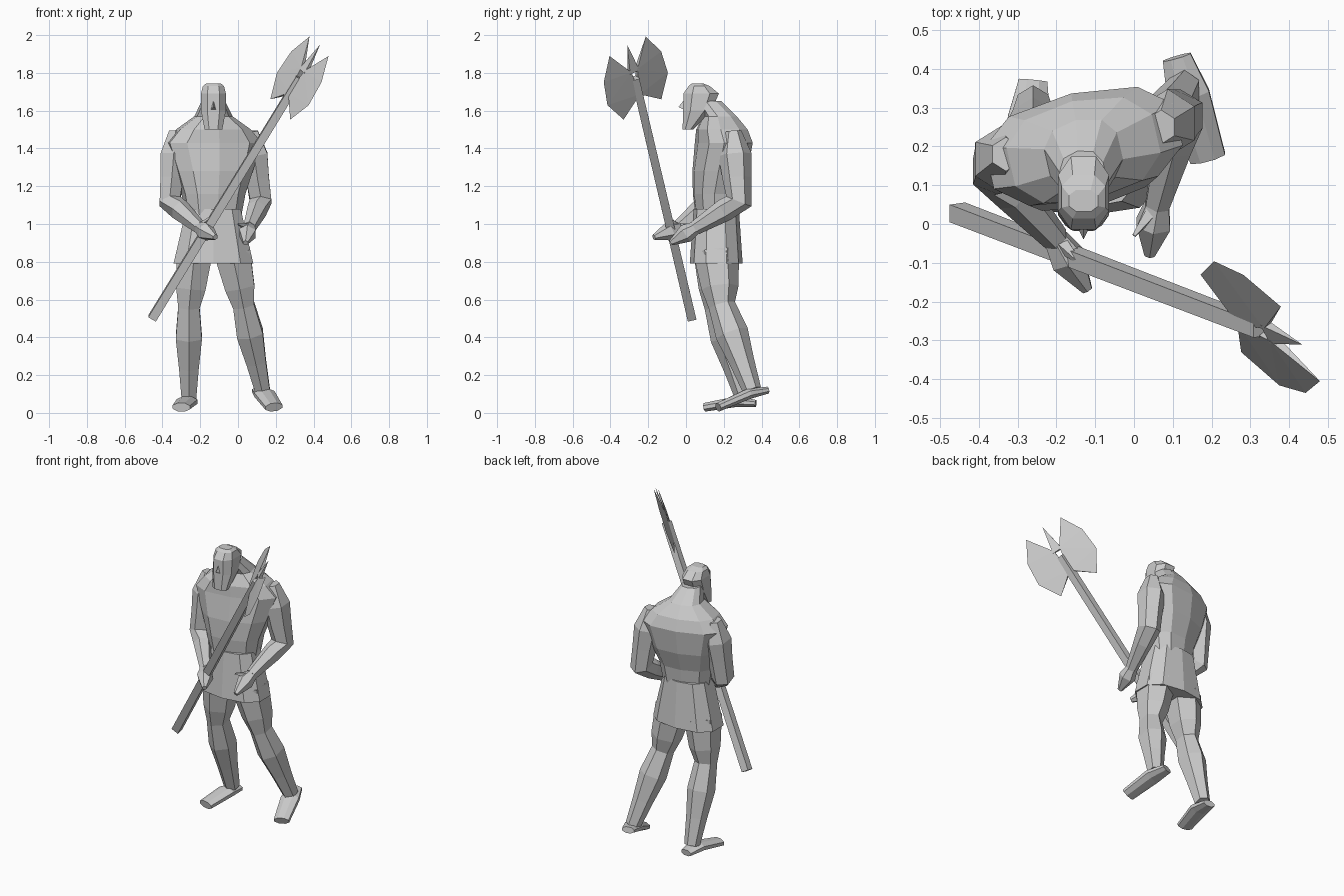
import bpy
import bmesh
from math import cos, sin, pi, radians, copysign
from mathutils import Vector

default_cube = bpy.data.objects.get("Cube")
if default_cube:
    bpy.data.objects.remove(default_cube, do_unlink=True)

GREY = (0.6, 0.6, 0.6, 1)
stone = bpy.data.materials.new("stone grey")
stone.use_nodes = True
stone.diffuse_color = GREY
stone.node_tree.nodes["Principled BSDF"].inputs["Base Color"].default_value = GREY


def finish(name, bm):
    """Turn a bmesh into a flat shaded object."""
    bmesh.ops.recalc_face_normals(bm, faces=bm.faces)
    mesh = bpy.data.meshes.new(name)
    bm.to_mesh(mesh)
    bm.free()
    mesh.materials.append(stone)
    obj = bpy.data.objects.new(name, mesh)
    bpy.context.collection.objects.link(obj)


def skin(name, rings):
    """Bridge a series of equal rings and cap both ends."""
    bm = bmesh.new()
    loops = [[bm.verts.new(point) for point in ring] for ring in rings]
    for low, high in zip(loops, loops[1:]):
        for i in range(len(low)):
            bm.faces.new((low[i - 1], low[i], high[i], high[i - 1]))
    bm.faces.new(loops[0])
    bm.faces.new(loops[-1])
    finish(name, bm)


def hull(name, corners):
    """Convex solid around a handful of corners."""
    bm = bmesh.new()
    for corner in corners:
        bm.verts.new(corner)
    bmesh.ops.convex_hull(bm, input=bm.verts)
    finish(name, bm)


def outline(center, u, v, sides, power=1.0):
    """Ring around a center; a power below one makes it boxier."""
    ring = []
    for i in range(sides):
        angle = 2 * pi * (i + 0.5) / sides
        c, s = [copysign(abs(w) ** power, w) for w in (cos(angle), sin(angle))]
        ring.append(center + u * c + v * s)
    return ring


def sweep(name, path, widths, sides=6, flatness=1.0):
    """Tube along a path, square to its direction."""
    points = [Vector(point) for point in path]
    last = len(points) - 1
    rings = []
    for i, (point, width) in enumerate(zip(points, widths)):
        along = (points[min(i + 1, last)] - points[max(i - 1, 0)]).normalized()
        sideways = Vector((1, 0, 0))
        u = (sideways - along * along.x).normalized()
        v = along.cross(u) * flatness
        rings.append(outline(point, u * width, v * width, sides))
    skin(name, rings)


def limb(name, start, joint, end, widths):
    """Two bones, each cut into thirds so that the muscles can swell."""
    a, b, c = Vector(start), Vector(joint), Vector(end)
    path = [a.lerp(b, i / 3) for i in range(3)] + [b.lerp(c, i / 3) for i in range(4)]
    sweep(name, path, widths, flatness=1.1)


def stack(name, levels, sides, yaw=0):
    """Boxy level rings from rows of height, half width, half depth and y."""
    u = Vector((cos(radians(yaw)), sin(radians(yaw)), 0))
    v = Vector((-u.y, u.x, 0))
    skin(name, [outline(Vector((-.13, y, z)), u * width, v * depth, sides, .8)
                for z, width, depth, y in levels])


# Torso, turned so that its left shoulder sits further back
stack("torso", [
    (1, .14, .1, .16),
    (1.16, .17, .12, .16),
    (1.28, .21, .14, .18),
    (1.43, .26, .14, .2),
    (1.5, .2, .13, .19),
    (1.57, .1, .09, .18),
    (1.65, .06, .07, .12)], sides=10, yaw=13)

# Short skirted tunic
stack("tunic_skirt", [(.79, .22, .14, .16), (1.08, .15, .12, .16)], sides=10)

# Bearded head and nose
stack("head", [
    (1.5, .05, .03, .01),
    (1.6, .07, .08, .06),
    (1.69, .07, .1, .08),
    (1.73, .06, .06, .07),
    (1.745, .04, .03, .06)], sides=8)
hull("nose", [(-.13, 0, 1.67), (-.13, -.04, 1.62), (-.15, 0, 1.6), (-.11, 0, 1.6)])

# Legs
leg_widths = [.11, .1, .09, .065, .08, .06, .045]
limb("right_leg", (-.23, .16, .85), (-.26, .17, .56), (-.26, .31, .08), leg_widths)
limb("left_leg", (-.03, .16, .85), (.03, .19, .57), (.13, .35, .12), leg_widths)

# Feet from heel to toe, the left heel raised
foot_widths = [.04, .06, .05]
for name, path in (
        ("right_foot", [(-.26, .37, .05), (-.27, .27, .06), (-.3, .1, .03)]),
        ("left_foot", [(.11, .43, .12), (.14, .33, .1), (.19, .17, .03)])):
    sweep(name, path, foot_widths, sides=8, flatness=.5)

# Arms
arm_widths = [.04, .08, .07, .065, .055, .045, .035]
right_wrist, left_wrist = (-.2, -.04, .98), (.06, .05, .98)
limb("right_arm", (-.33, .18, 1.49), (-.36, .14, 1.12), right_wrist, arm_widths)
limb("left_arm", (.07, .25, 1.49), (.12, .28, 1.12), left_wrist, arm_widths)

# Hands: the right one grips the shaft, the left one hangs at the hip
for side, wrist, palm, fingers, thumb in (
        ("right", right_wrist, (-.17, -.09, .96), (-.12, -.17, .93), (-.14, -.1, 1.04)),
        ("left", left_wrist, (.05, 0, .95), (.04, -.08, .9), (0, -.03, 1))):
    sweep(side + "_hand", [wrist, palm, fingers], [.035, .05, .015])
    sweep(side + "_thumb", [wrist, thumb], [.025, .006], sides=4)

# Long square shaft
shaft_foot, axe_root = Vector((-.455, .03, .5)), Vector((.275, -.25, 1.69))
along = (axe_root - shaft_foot).normalized()
sweep("axe_shaft", [shaft_foot, axe_root + along * .1], [.033, .03], sides=4)

# Axe head: two mirrored blades and a spike, thick at the root and sharp at the rim
across = Vector((.42, -.8, -.43))
thickness = along.cross(across) * .012
root_shape = [(0, 0), (.02, .15)]
rim_shape = [(.12, .3), (.19, .17), (.2, .03), (.125, -.1)]


def axe_part(name, root, rim, side=1):
    """Solid from a doubled root line out to a single rim line."""
    def place(c, a):
        return axe_root + across * c * side + along * a
    thick = [place(*point) + thickness * face for point in root for face in (-1, 1)]
    hull(name, thick + [place(*point) for point in rim])


axe_part("upper_axe_blade", root_shape, rim_shape, side=-1)
axe_part("lower_axe_blade", root_shape, rim_shape)
axe_part("axe_spike", [(-.03, .14), (.03, .14)], [(0, .31)])
